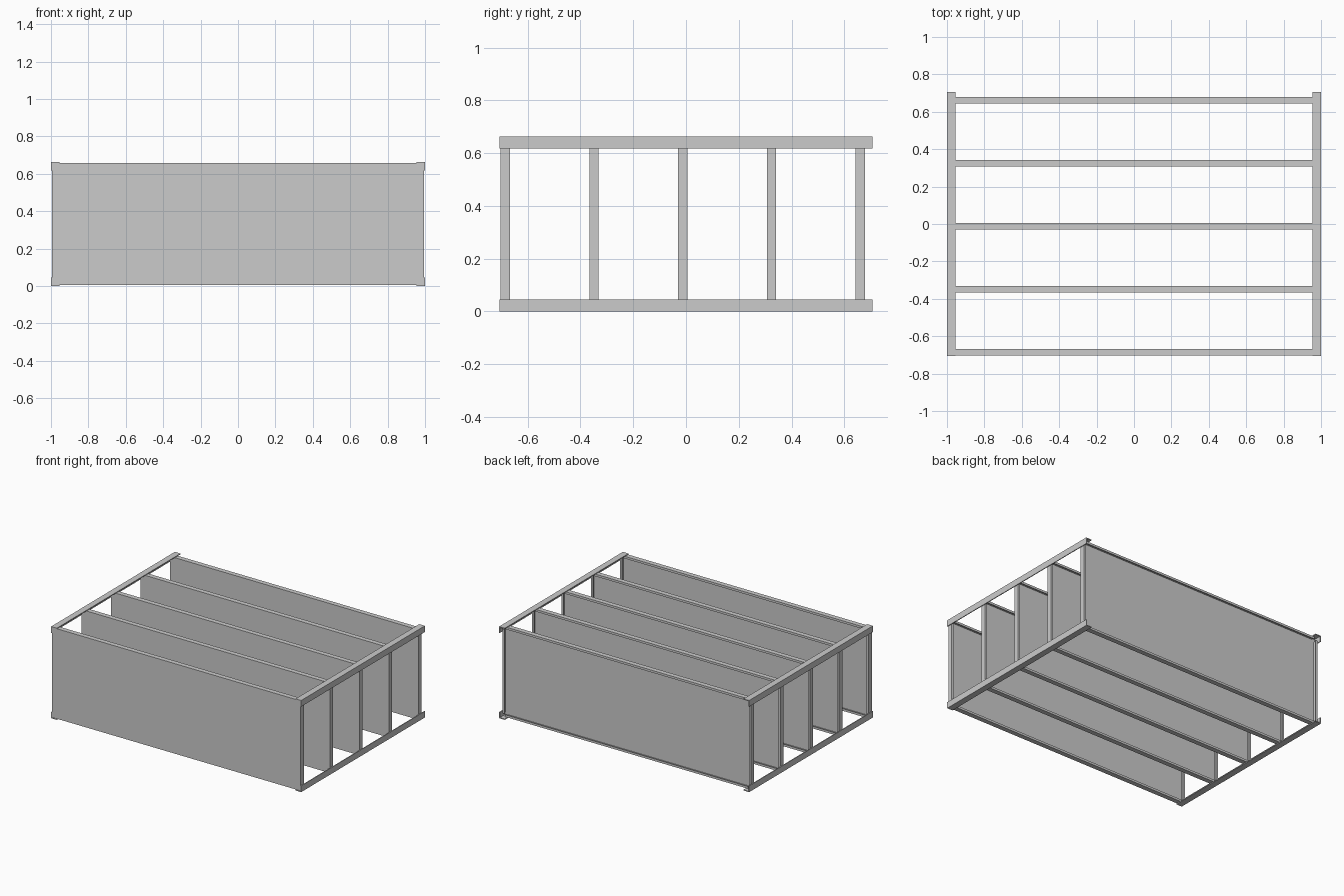
import bpy, bmesh

if "Cube" in bpy.data.objects:
    bpy.data.objects.remove(bpy.data.objects["Cube"])

TOP = 0.663            # overall height
HALF_Y = 0.707         # half length of the rails
T = 0.006              # rail sheet thickness
LEG = 0.045            # rail leg width


def add_box(bm, x0, x1, y0, y1, z0, z1):
    verts = bmesh.ops.create_cube(bm, size=1)["verts"]
    for v in verts:
        v.co.x = x1 if v.co.x > 0 else x0
        v.co.y = y1 if v.co.y > 0 else y0
        v.co.z = z1 if v.co.z > 0 else z0


def finish(bm, name):
    bmesh.ops.recalc_face_normals(bm, faces=bm.faces)
    me = bpy.data.meshes.new(name)
    bm.to_mesh(me)
    bm.free()
    ob = bpy.data.objects.new(name, me)
    bpy.context.collection.objects.link(ob)
    return ob


# L-section corner rails running front to back
def rail(name, sx, upper):
    prof = [(1, 0), (1, LEG), (1 - T, LEG), (1 - T, T), (1 - LEG, T), (1 - LEG, 0)]
    bm = bmesh.new()
    vs = [bm.verts.new((sx * x, -HALF_Y, TOP - z if upper else z)) for x, z in prof]
    face = bm.faces.new(vs)
    ext = bmesh.ops.extrude_face_region(bm, geom=[face])["geom"]
    moved = [g for g in ext if isinstance(g, bmesh.types.BMVert)]
    bmesh.ops.translate(bm, vec=(0, 2 * HALF_Y, 0), verts=moved)
    finish(bm, name)


for sx, side in ((-1, "left"), (1, "right")):
    rail(side + "_lower_rail", sx, False)
    rail(side + "_upper_rail", sx, True)

# Folded sheet panel: face sheet, four flanges, four return lips
S = 0.006              # panel sheet thickness
DEPTH = 0.035          # flange depth
LIP = 0.016            # return lip width
PX = 1 - T             # panel half width
Z0, Z1 = T, TOP - T    # panel bottom and top


def panel(name, y):
    bm = bmesh.new()
    yb = y + DEPTH
    add_box(bm, -PX, PX, y, y + S, Z0, Z1)
    fx, f0, f1 = PX - 0.022, Z0 + 0.022, Z1 - 0.022   # relief at the corners
    for z, d in ((Z0, 1), (Z1, -1)):
        add_box(bm, -fx, fx, y + S, yb, *sorted((z, z + d * S)))
        add_box(bm, -fx, fx, yb - S, yb, *sorted((z + d * S, z + d * LIP)))
    for s in (-1, 1):
        add_box(bm, *sorted((s * PX, s * (PX - S))), y + S, yb, f0, f1)
        add_box(bm, *sorted((s * (PX - S), s * (PX - LIP))), yb - S, yb, f0, f1)
    finish(bm, name)


for i in range(5):
    panel("shelf_panel_%d" % (i + 1), -0.703 + i * 0.3365)
